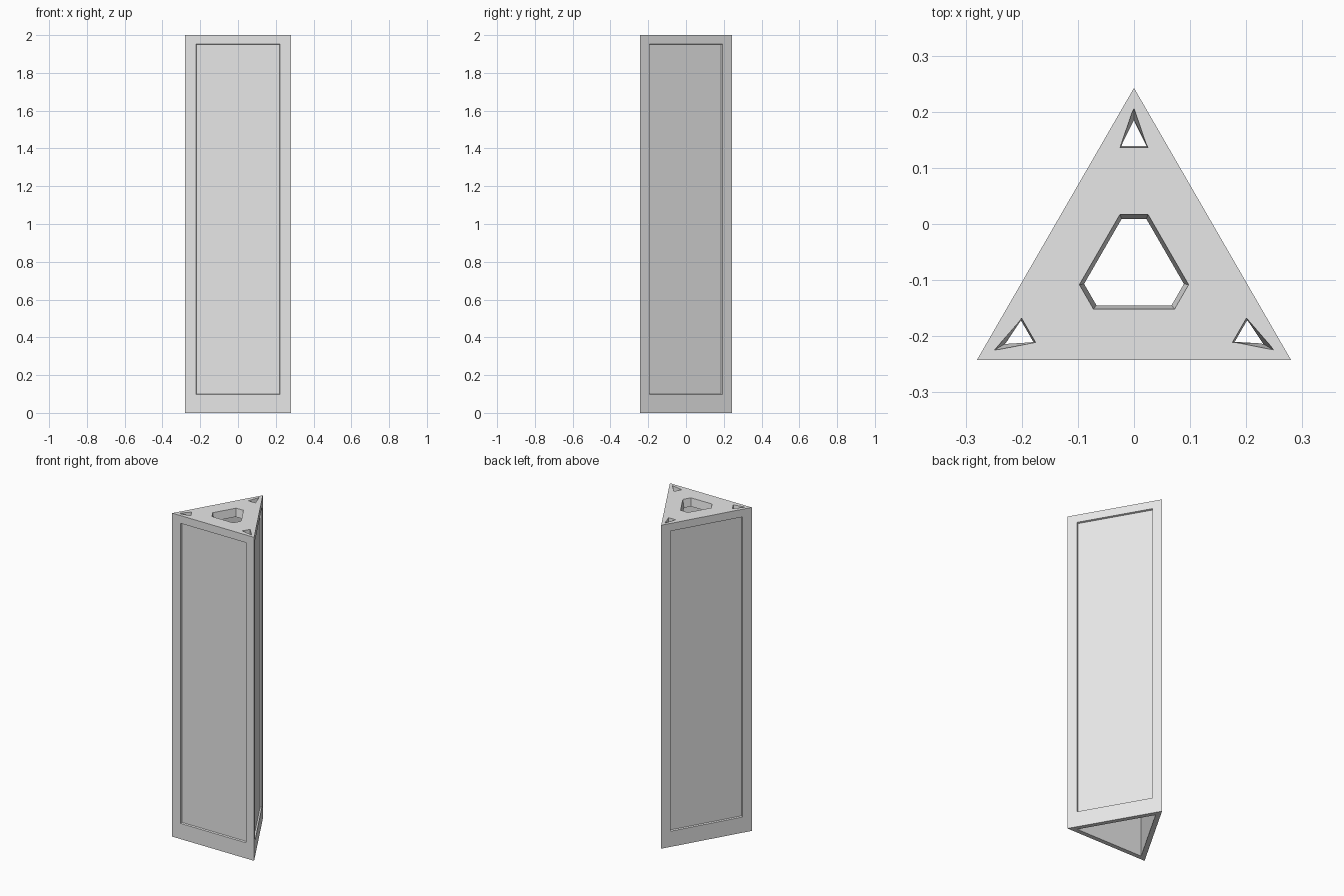
import bpy
import bmesh
from math import pi, sqrt
from mathutils import Matrix, Vector

cube = bpy.data.objects.get("Cube")
if cube:
    bpy.data.objects.remove(cube, do_unlink=True)

HEIGHT = 2.0
SIDE = 0.56
RADIUS = SIDE / sqrt(3)      # centre of the triangle to a corner
INRADIUS = RADIUS / 2        # centre of the triangle to a wall
WALL = 0.028
ROOF = 0.05
PANEL_DEPTH = 0.01
CENTRE_Y = -RADIUS / 4       # puts the bounding box on the origin

grey = bpy.data.materials.new("light_grey")
grey.use_nodes = True
grey.diffuse_color = (0.8, 0.8, 0.8, 1)
grey.node_tree.nodes["Principled BSDF"].inputs["Base Color"].default_value = (0.8, 0.8, 0.8, 1)


def spin(vec, turn):
    """Turn a vector about the tower axis by thirds of a circle."""
    return Matrix.Rotation(turn * 2 * pi / 3, 3, 'Z') @ Vector(vec)


def loft(name, ring_a, ring_b, before=0.0, after=0.0, turn=0):
    """Solid between two matching rings, optionally run past either end."""
    bm = bmesh.new()
    pairs = [(Vector(a), Vector(b)) for a, b in zip(ring_a, ring_b)]
    shift = Vector((0, CENTRE_Y, 0))
    first = [bm.verts.new(spin(a.lerp(b, -before), turn) + shift) for a, b in pairs]
    last = [bm.verts.new(spin(a.lerp(b, 1 + after), turn) + shift) for a, b in pairs]
    bm.faces.new(first)
    bm.faces.new(last[::-1])
    n = len(first)
    for i in range(n):
        j = (i + 1) % n
        bm.faces.new((first[i], last[i], last[j], first[j]))
    bmesh.ops.recalc_face_normals(bm, faces=bm.faces[:])
    mesh = bpy.data.meshes.new(name)
    bm.to_mesh(mesh)
    bm.free()
    mesh.materials.append(grey)
    obj = bpy.data.objects.new(name, mesh)
    bpy.context.collection.objects.link(obj)
    return obj


def triangle(radius, z):
    return [spin((0, radius, z), k) for k in range(3)]


def hexagon(half_edge, reach, z):
    """Triangle with clipped corners."""
    return [spin((x, reach, z), k) for k in range(3) for x in (half_edge, -half_edge)]


def corner_slot(half_width, base, tip, z):
    return [(-half_width, base, z), (half_width, base, z), (0, tip, z)]


def panel(half_width, low, high, depth):
    y = -INRADIUS + depth
    return [(-half_width, y, low), (half_width, y, low),
            (half_width, y, high), (-half_width, y, high)]


# Outer three-sided tower
tower = loft("tower_shell", triangle(RADIUS, 0), triangle(RADIUS, HEIGHT))

# Hollow inside, open at the bottom
under = HEIGHT - ROOF
inner = RADIUS - 2 * WALL
cutters = [loft("cavity_cutter", triangle(inner, -0.1), triangle(inner, under))]

# Tapered opening in the middle of the roof
cutters.append(loft("roof_opening_cutter", hexagon(0.025, 0.098, HEIGHT),
                    hexagon(0.022, 0.09, under), 0.2, 0.2))

# Corner slots in the roof and shallow panels on the sides
for k in range(3):
    cutters.append(loft("corner_slot_cutter", corner_slot(0.025, 0.217, 0.287, HEIGHT),
                        corner_slot(0.022, 0.22, 0.266, under), 0.2, 0.1, k))
    cutters.append(loft("side_panel_cutter", panel(0.223, 0.097, 1.952, 0),
                        panel(0.22, 0.1, 1.949, PANEL_DEPTH), 1, 0, k))

# Cut the shell, then drop the cutters
bpy.context.view_layer.objects.active = tower
for cutter in cutters:
    cutter.hide_render = True
    mod = tower.modifiers.new("cut", 'BOOLEAN')
    mod.operation = 'DIFFERENCE'
    mod.solver = 'EXACT'
    mod.object = cutter
    bpy.ops.object.modifier_apply(modifier=mod.name)
    bpy.data.objects.remove(cutter, do_unlink=True)
